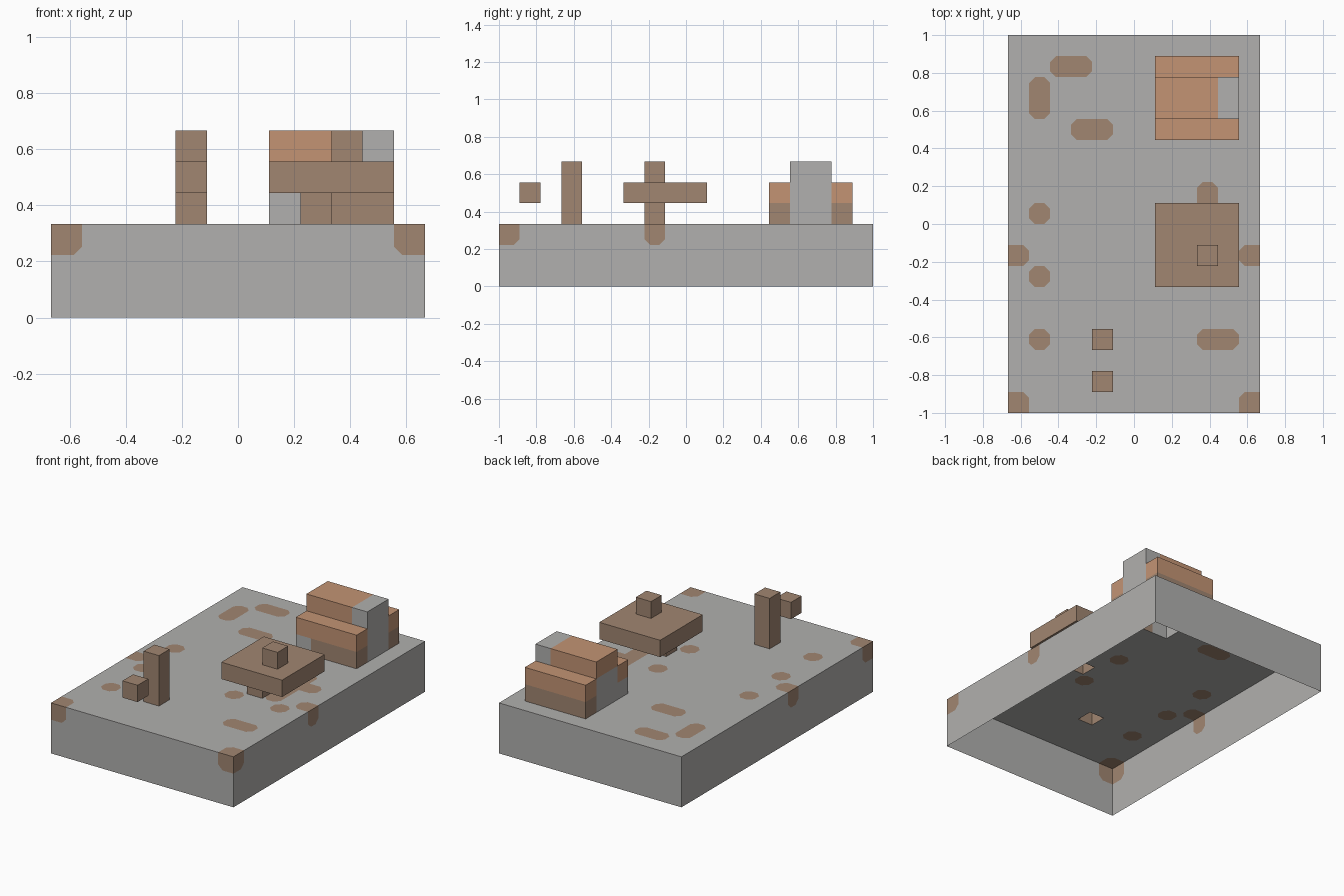
import bpy
import bmesh
from mathutils import Vector
from itertools import product

if "Cube" in bpy.data.objects:
    bpy.data.objects.remove(bpy.data.objects["Cube"], do_unlink=True)

U = 1 / 9                       # edge of one building cell
ORIGIN = Vector((-6, -9, 0))    # cell grid corner, in cells
CUT = 0.28                      # corner cut of the painted patches, in cells


def material(name, rgb):
    mat = bpy.data.materials.new(name)
    mat.use_nodes = True
    mat.diffuse_color = (*rgb, 1)
    mat.node_tree.nodes["Principled BSDF"].inputs["Base Color"].default_value = (*rgb, 1)
    return mat


STONE, WOOD, CLAY = range(3)
MATS = [material("stone grey", (0.44, 0.435, 0.425)),
        material("wood brown", (0.355, 0.238, 0.165)),
        material("clay orange", (0.546, 0.296, 0.175))]


def box(x0, x1, y0, y1, z0, z1):
    """All cells of a box; upper limits are exclusive."""
    return set(product(range(x0, x1), range(y0, y1), range(z0, z1)))


# Brown patches in the top layer of the slab
patches = (box(2, 4, 16, 17, 2, 3) | box(1, 2, 14, 16, 2, 3) | box(3, 5, 13, 14, 2, 3)
           | box(9, 11, 3, 4, 2, 3) | box(9, 10, 7, 11, 2, 3))
spots = [(1, 9), (1, 6), (1, 3), (0, 7), (11, 7), (0, 0), (11, 0),
         (7, 6), (7, 9), (10, 6), (10, 9)]
patches |= {(x, y, 2) for x, y in spots}


def slab_colour(c):
    return WOOD if c in patches else STONE


def wood_colour(c):
    return WOOD


def step_colour(c):
    if c == (7, 13, 3):
        return STONE
    return CLAY if c[2] == 4 else WOOD


def core_colour(c):
    return CLAY if c[2] == 5 and c[0] < 10 else STONE


# Part name -> cells and colour rule
parts = {
    "base_slab": (box(0, 12, 0, 18, 0, 3), slab_colour),
    "tall_post": (box(4, 5, 3, 4, 3, 6), wood_colour),
    "floating_block": (box(4, 5, 1, 2, 4, 5), wood_colour),
    "table_foot": (box(8, 9, 7, 8, 3, 4), wood_colour),
    "table_top": (box(7, 11, 6, 10, 4, 5), wood_colour),
    "table_knob": (box(9, 10, 7, 8, 5, 6), wood_colour),
    "front_step": (box(7, 11, 13, 14, 3, 5), step_colour),
    "back_step": (box(7, 11, 16, 17, 3, 5), step_colour),
    "hearth_core": (box(7, 11, 14, 16, 3, 6), core_colour),
}
solid = set().union(*(cells for cells, _ in parts.values()))


def outer_faces(cells):
    """Yield cell and corner loop of each exposed side; the slab is open below."""
    for c in sorted(cells):
        for axis, side in product(range(3), (0, 1)):
            near = list(c)
            near[axis] += 2 * side - 1
            if tuple(near) in solid or near[2] < 0:
                continue
            a, b = (axis + 1) % 3, (axis + 2) % 3
            loop = []
            for da, db in ((0, 0), (1, 0), (1, 1), (0, 1)):
                p = list(c)
                p[axis] += side
                p[a] += da
                p[b] += db
                loop.append(tuple(p))
            yield c, loop if side else loop[::-1]


def build(name, cells, colour):
    bm = bmesh.new()

    def add(points, index):
        verts = [bm.verts.new((Vector(p) + ORIGIN) * U) for p in points]
        bm.faces.new(verts).material_index = index

    faces = list(outer_faces(cells))
    painted = [set(loop) for c, loop in faces if c in patches]
    for c, loop in faces:
        if c not in patches:
            add(loop, colour(c))
            continue
        # Painted face: cut each corner that no adjoining painted face shares
        outline = []
        for i, corner in enumerate(loop):
            joined = any(corner in other and len(other & set(loop)) == 2
                         for other in painted)
            if joined:
                outline.append(corner)
                continue
            p = Vector(corner)
            before = p.lerp(Vector(loop[i - 1]), CUT)
            after = p.lerp(Vector(loop[(i + 1) % 4]), CUT)
            outline += [before, after]
            add([before, p, after], STONE)
        add(outline, WOOD)
    bmesh.ops.remove_doubles(bm, verts=bm.verts, dist=0.0001)
    mesh = bpy.data.meshes.new(name)
    bm.to_mesh(mesh)
    bm.free()
    for mat in MATS:
        mesh.materials.append(mat)
    bpy.context.collection.objects.link(bpy.data.objects.new(name, mesh))


for part_name, (part_cells, rule) in parts.items():
    build(part_name, part_cells, rule)
